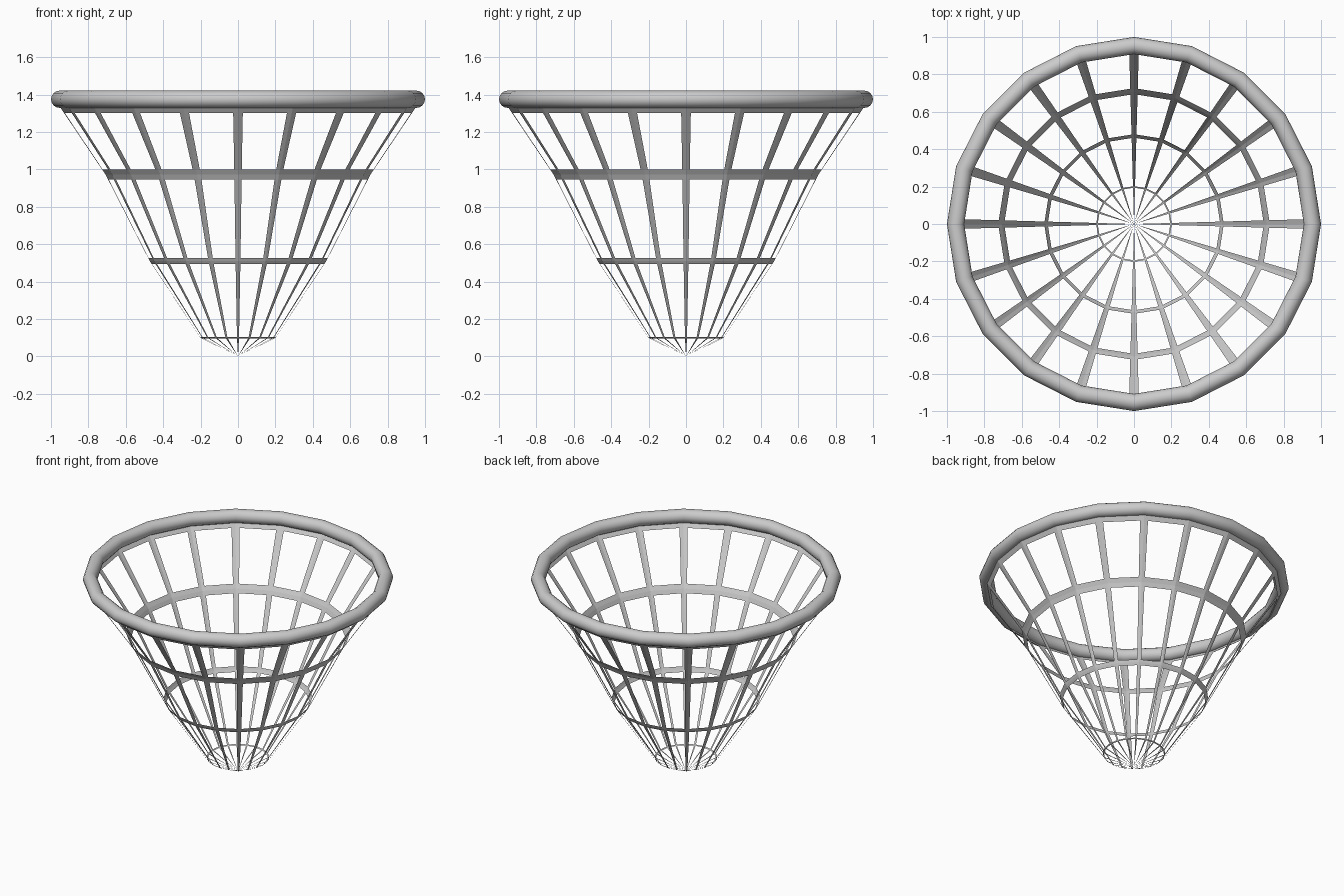
import bpy, bmesh
from math import sin, cos, tan, pi

if "Cube" in bpy.data.objects:
    bpy.data.objects.remove(bpy.data.objects["Cube"])

N = 20
STEP = 2 * pi / N
RIB = 0.028          # half rib width as a share of the radius

# Profile of the basket: radius, height, half height of the band at that ring
RINGS = [(0.0, 0.0, 0.0), (0.2, 0.1, 0.003), (0.472, 0.51, 0.016),
         (0.708, 0.972, 0.027), (0.955, 1.338, 0.037)]


def add_object(name, bm):
    mesh = bpy.data.meshes.new(name)
    bm.to_mesh(mesh)
    bm.free()
    ob = bpy.data.objects.new(name, mesh)
    bpy.context.collection.objects.link(ob)
    return ob


# Each facet point: u runs along the straight side between two neighbouring corners
def point(bm, r, z, k, u):
    a, b = k * STEP, (k + 1) * STEP
    return bm.verts.new((r * (cos(a) * (1 - u) + cos(b) * u),
                         r * (sin(a) * (1 - u) + sin(b) * u), z))


# Open basket: every facet is a thin frame around an opening
bm = bmesh.new()
U = RIB / (2 * sin(STEP / 2))
for (r0, z0, d0), (r1, z1, d1) in zip(RINGS, RINGS[1:]):
    s = (r1 - r0) / (z1 - z0)
    ri, zi = r0 + s * d0, z0 + d0
    rj, zj = r1 - s * d1, z1 - d1
    for k in range(N):
        outer = [point(bm, r0, z0, k, 0), point(bm, r0, z0, k, 1),
                 point(bm, r1, z1, k, 1), point(bm, r1, z1, k, 0)]
        inner = [point(bm, ri, zi, k, U), point(bm, ri, zi, k, 1 - U),
                 point(bm, rj, zj, k, 1 - U), point(bm, rj, zj, k, U)]
        for i in range(4):
            j = (i + 1) % 4
            bm.faces.new((outer[i], outer[j], inner[j], inner[i]))
bmesh.ops.remove_doubles(bm, verts=bm.verts, dist=0.0004)
bmesh.ops.dissolve_degenerate(bm, edges=bm.edges, dist=0.0001)
add_object("basket_lattice", bm)

# Rounded twenty-sided rim
bpy.ops.mesh.primitive_torus_add(major_segments=N, minor_segments=16,
                                 major_radius=0.954, minor_radius=0.046,
                                 location=(0, 0, 1.375))
rim = bpy.context.object
rim.name = "rim"
bpy.ops.object.shade_smooth_by_angle(angle=0.5)
